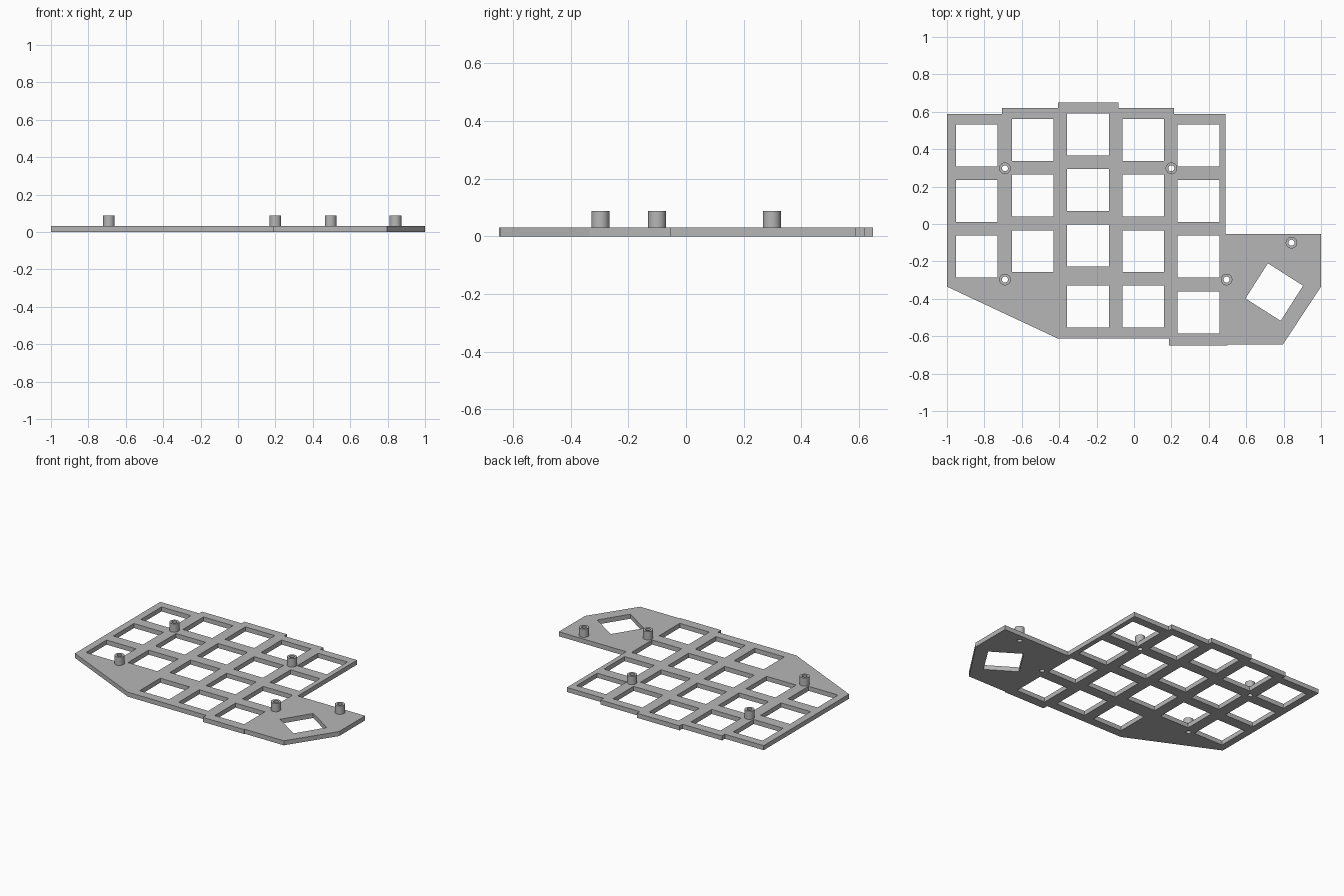
import bpy, bmesh
from math import cos, sin, pi, radians

cube = bpy.data.objects.get("Cube")
if cube:
    bpy.data.objects.remove(cube, do_unlink=True)

grey = bpy.data.materials.new("light grey plastic")
grey.use_nodes = True
COLOR = (0.47, 0.47, 0.47, 1)
grey.diffuse_color = COLOR
grey.node_tree.nodes["Principled BSDF"].inputs["Base Color"].default_value = COLOR

THICK, POST_TOP = 0.031, 0.088
POST_R, BORE_R = 0.031, 0.016
HOLE = 0.223


def circle(x, y, r, n=32):
    return [(x + r * cos(2 * pi * i / n), y + r * sin(2 * pi * i / n)) for i in range(n)]


def square(x, y, size, angle=0):
    h, c, s = size / 2, cos(angle), sin(angle)
    corners = [(-h, -h), (h, -h), (h, h), (-h, h)]
    return [(x + u * c - v * s, y + u * s + v * c) for u, v in corners]


def extruded(name, loops, z0, z1):
    """Solid between two heights, with inner loops as holes."""
    curve = bpy.data.curves.new(name, "CURVE")
    curve.dimensions, curve.fill_mode = "2D", "BOTH"
    curve.extrude = (z1 - z0) / 2
    for loop in loops:
        spline = curve.splines.new("POLY")
        spline.points.add(len(loop) - 1)
        for point, (x, y) in zip(spline.points, loop):
            point.co = (x, y, 0, 1)
        spline.use_cyclic_u = True
    temp = bpy.data.objects.new(name + " profile", curve)
    bpy.context.collection.objects.link(temp)
    graph = bpy.context.evaluated_depsgraph_get()
    mesh = bpy.data.meshes.new_from_object(temp.evaluated_get(graph))
    bpy.data.objects.remove(temp, do_unlink=True)

    bm = bmesh.new()
    bm.from_mesh(mesh)
    bmesh.ops.remove_doubles(bm, verts=bm.verts, dist=0.0001)
    bmesh.ops.translate(bm, verts=bm.verts, vec=(0, 0, (z0 + z1) / 2))
    bmesh.ops.recalc_face_normals(bm, faces=bm.faces)
    for face in bm.faces:
        face.smooth = False
    bm.to_mesh(mesh)
    bm.free()
    mesh.materials.clear()
    mesh.materials.append(grey)
    obj = bpy.data.objects.new(name, mesh)
    bpy.context.collection.objects.link(obj)
    return obj


# Stepped plate outline
outline = [(-1, .588), (-.706, .588), (-.706, .619), (-.406, .619), (-.406, .649),
           (-.083, .649), (-.083, .619), (.214, .619), (.214, .588), (.49, .588),
           (.49, -.053), (1, -.053), (1, -.335), (.797, -.643), (.5, -.643),
           (.5, -.649), (.188, -.649), (.188, -.613), (-.406, -.613), (-1, -.335)]

# Key openings: column x, top row y, extra bottom key y
columns = [(-.84, .42, None), (-.542, .449, None), (-.246, .479, -.441),
           (.049, .449, -.441), (.345, .42, -.473)]
openings = []
for x, top, extra in columns:
    rows = [top - .297 * i for i in range(3)]
    if extra is not None:
        rows.append(extra)
    openings += [square(x, y, HOLE) for y in rows]
openings.append(square(.75, -.364, HOLE, radians(-32.5)))  # thumb key

posts = [(-.69, .298), (.2, .298), (-.69, -.297), (.495, -.297), (.842, -.1)]
bores = [circle(x, y, BORE_R) for x, y in posts]

extruded("switch_plate", [outline] + openings + bores, 0, THICK)

# Hollow standoffs above the plate
for i, (x, y) in enumerate(posts):
    post = extruded(f"standoff_{i + 1}", [circle(x, y, POST_R), circle(x, y, BORE_R)],
                    THICK, POST_TOP)
    bpy.ops.object.select_all(action="DESELECT")
    post.select_set(True)
    bpy.context.view_layer.objects.active = post
    bpy.ops.object.shade_smooth_by_angle(angle=radians(30))
